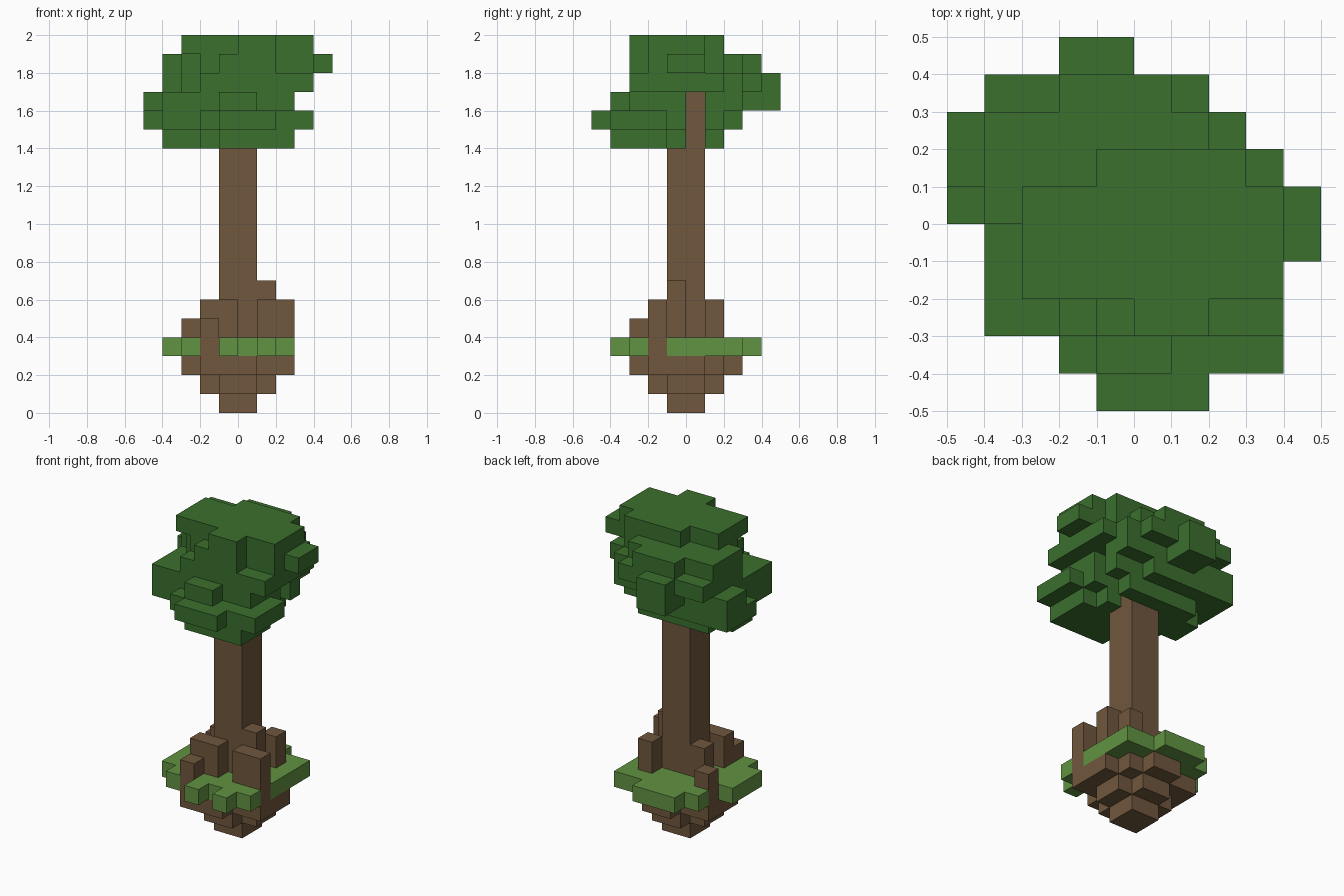
import bpy
import bmesh
from mathutils import Vector

if "Cube" in bpy.data.objects:
    bpy.data.objects.remove(bpy.data.objects["Cube"], do_unlink=True)

UNIT = 0.1  # edge length of one block


def material(name, colour):
    mat = bpy.data.materials.new(name)
    mat.use_nodes = True
    mat.diffuse_color = (*colour, 1)
    mat.node_tree.nodes["Principled BSDF"].inputs["Base Color"].default_value = (*colour, 1)
    return mat


def block(x0, x1, y0, y1, z0, z1):
    return {(x, y, z) for x in range(x0, x1) for y in range(y0, y1) for z in range(z0, z1)}


def layer(z, *rects):
    return set().union(*(block(*r, z, z + 1) for r in rects))


def build(name, cells, solid, mat):
    """Skin a set of blocks, leaving out faces buried against other blocks."""
    bm = bmesh.new()
    for cell in cells:
        for axis in range(3):
            for side in (0, 1):
                beside = list(cell)
                beside[axis] += 2 * side - 1
                if tuple(beside) in solid:
                    continue
                u, v = Vector((0, 0, 0)), Vector((0, 0, 0))
                u[(axis + 1) % 3] = v[(axis + 2) % 3] = 1
                base = Vector(cell)
                base[axis] += side
                ring = [base, base + u, base + u + v, base + v]
                if not side:
                    ring.reverse()
                bm.faces.new([bm.verts.new(p * UNIT) for p in ring])
    bmesh.ops.remove_doubles(bm, verts=bm.verts, dist=UNIT / 100)
    bmesh.ops.dissolve_limit(bm, angle_limit=0.02, verts=bm.verts, edges=bm.edges)
    mesh = bpy.data.meshes.new(name)
    bm.to_mesh(mesh)
    bm.free()
    mesh.materials.append(mat)
    bpy.context.collection.objects.link(bpy.data.objects.new(name, mesh))


# Trunk
trunk = block(-1, 1, -1, 1, 3, 17)

# Roots rising through the grass
roots = (block(-2, -1, -3, -2, 2, 5) | block(-2, 0, -2, -1, 3, 6)
         | block(1, 3, -2, -1, 2, 6) | block(1, 2, -1, 0, 3, 7)
         | block(1, 2, 1, 2, 3, 6) | block(-2, -1, 0, 1, 3, 6)
         | block(-3, -2, 1, 2, 2, 5))

# Stepped clod of earth
earth = (layer(0, (-1, 1, -1, 1))
         | layer(1, (-2, 2, -1, 1), (-1, 1, -2, 2))
         | layer(2, (-2, 2, -2, 2), (-3, 3, -1, 1), (-1, 1, -3, 3))) - roots

# Grass slab
grass = layer(3, (-3, 3, -3, 3), (-4, -3, -2, 1), (-2, 1, 3, 4),
              (-1, 0, -4, -3), (1, 2, -4, -3)) - roots - trunk

# Leaf crown, bottom layer first
leaves = (
    layer(14, (-1, 3, -4, -1), (-2, 2, -3, 0), (-3, -1, -1, 2),
          (-4, -3, -1, 1), (-1, 2, 1, 2))
    | layer(15, (-4, 3, -3, 2), (-5, -4, 0, 3), (-2, 4, -4, -1),
            (-1, 2, -5, -4), (-4, 1, 2, 3))
    | layer(16, (-4, 3, -3, 3), (-5, -4, 1, 3), (-1, 1, -4, -3), (-2, 0, 3, 5))
    | layer(17, (-2, 4, -3, 1), (-3, -2, -1, 1), (-4, 3, 0, 3),
            (-4, 2, 3, 4), (-2, 0, 4, 5), (3, 4, 1, 2))
    | layer(18, (-4, 2, 0, 3), (-2, 1, 3, 4), (-2, 4, -2, 1), (-3, -2, -1, 0),
            (-1, 2, -3, -2), (4, 5, -1, 1), (-1, 3, 1, 2))
    | layer(19, (-3, 4, -2, 1), (-1, 3, 1, 2), (0, 2, -3, -2)))
leaves -= trunk | block(1, 5, 0, 1, 14, 17)  # open slot beside the trunk

bark = material("bark brown", (0.162, 0.095, 0.047))
turf = material("grass green", (0.120, 0.292, 0.054))
leaf = material("leaf green", (0.043, 0.160, 0.027))

solid = trunk | roots | earth | grass | leaves
for name, cells, mat in (("trunk", trunk, bark), ("roots", roots, bark),
                         ("earth_base", earth, bark), ("grass_slab", grass, turf),
                         ("leaf_crown", leaves, leaf)):
    build(name, cells, solid, mat)
